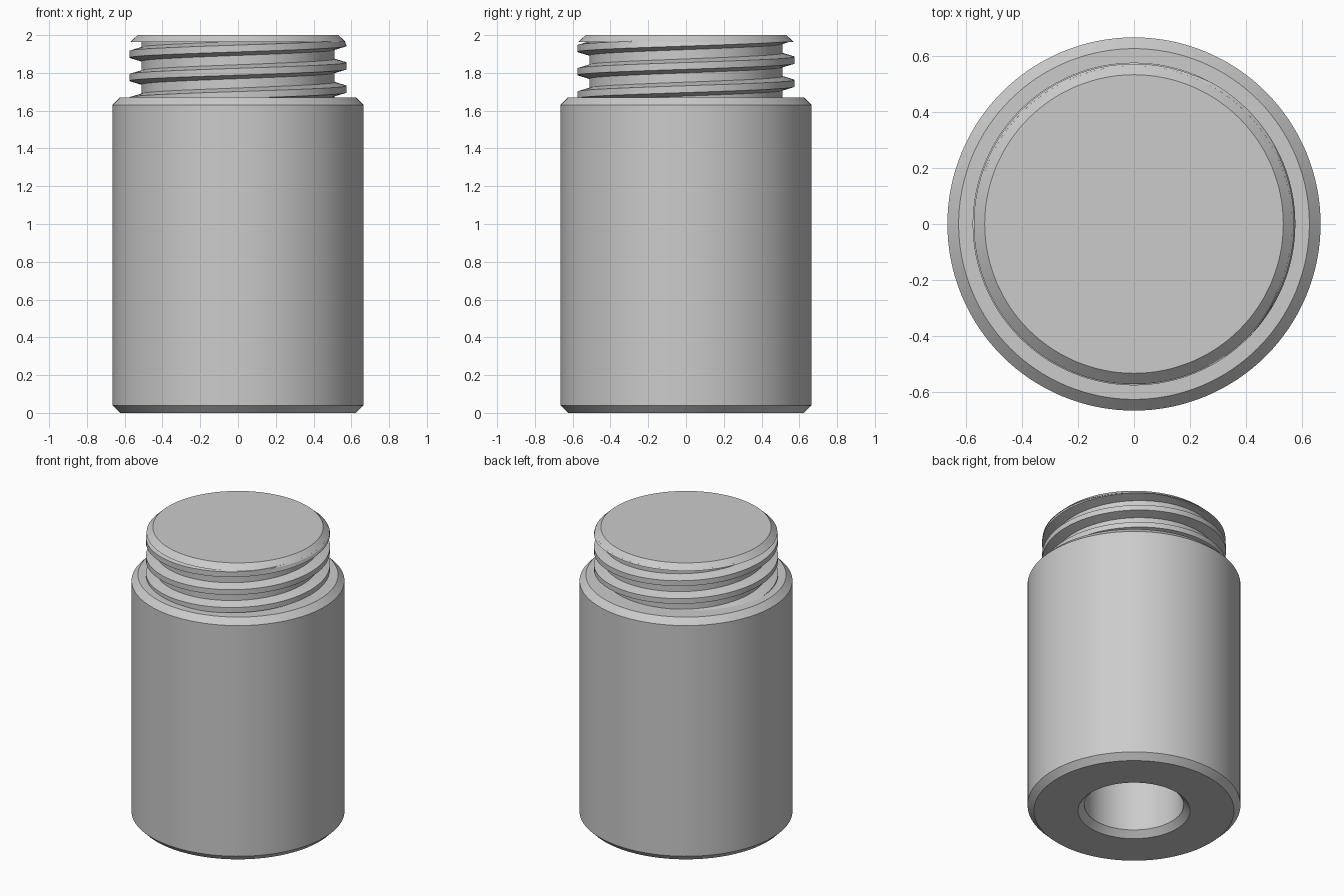
import bpy, bmesh
from math import pi, cos, sin, radians

cube = bpy.data.objects.get("Cube")
if cube:
    bpy.data.objects.remove(cube, do_unlink=True)

grey = bpy.data.materials.new("light grey")
grey.use_nodes = True
grey.diffuse_color = (0.6, 0.6, 0.6, 1)
grey.node_tree.nodes["Principled BSDF"].inputs["Base Color"].default_value = (0.6, 0.6, 0.6, 1)


def finish(bm, name):
    """Turn a bmesh into a smooth-shaded grey object."""
    bmesh.ops.recalc_face_normals(bm, faces=bm.faces)
    mesh = bpy.data.meshes.new(name)
    bm.to_mesh(mesh)
    bm.free()
    mesh.materials.append(grey)
    obj = bpy.data.objects.new(name, mesh)
    bpy.context.collection.objects.link(obj)
    bpy.ops.object.select_all(action="DESELECT")
    obj.select_set(True)
    bpy.context.view_layer.objects.active = obj
    bpy.ops.object.shade_smooth_by_angle(angle=radians(25))
    return obj


def lathe(name, profile, steps=128):
    """Revolve a (radius, height) profile about z."""
    bm = bmesh.new()
    verts = [bm.verts.new((r, 0, z)) for r, z in profile]
    edges = [bm.edges.new(pair) for pair in zip(verts, verts[1:])]
    bmesh.ops.spin(bm, geom=verts + edges, cent=(0, 0, 0), axis=(0, 0, 1),
                   angle=2 * pi, steps=steps, use_merge=True)
    bmesh.ops.remove_doubles(bm, verts=bm.verts, dist=1e-5)
    return finish(bm, name)


BODY_R, BODY_TOP, BEVEL = 0.665, 1.67, 0.04
NECK_R, CREST_R, PITCH = 0.512, 0.575, 0.123
BORE_R, BORE_TOP = 0.31, 1.3
RIM_Z, RIM_TOP_R = 1.963, 0.532

# Bored body, neck and bevelled rim in one turned profile
lathe("bottle_body", [
    (0, BORE_TOP), (BORE_R, BORE_TOP), (BORE_R, BEVEL), (BORE_R + BEVEL, 0),
    (BODY_R - BEVEL, 0), (BODY_R, BEVEL),
    (BODY_R, BODY_TOP - BEVEL), (BODY_R - BEVEL, BODY_TOP),
    (NECK_R, BODY_TOP), (NECK_R, RIM_Z),
    (CREST_R - 0.004, RIM_Z), (RIM_TOP_R, 2), (0, 2)])


# Helical thread, trimmed inside the rim above and the shoulder below
def thread(name, z_start, turns, steps=128):
    section = [(NECK_R - 0.01, -0.04), (CREST_R, -0.018),
               (CREST_R, 0.018), (NECK_R - 0.01, 0.04)]
    bm = bmesh.new()
    previous = None
    for i in range(int(turns * steps) + 1):
        a = 2 * pi * i / steps
        ring = []
        for r, dz in section:
            z = min(max(z_start + PITCH * i / steps + dz, BODY_TOP - 0.01), RIM_Z + 0.007)
            r = min(r, CREST_R - max(0, z - RIM_Z) * 1.6)
            ring.append(bm.verts.new((r * cos(a), r * sin(a), z)))
        if previous:
            for k in range(4):
                n = (k + 1) % 4
                bm.faces.new((previous[k], previous[n], ring[n], ring[k]))
        else:
            bm.faces.new(ring)
        previous = ring
    bm.faces.new(previous)
    return finish(bm, name)


thread("neck_thread", 1.96 - 3 * PITCH, 3.45)
